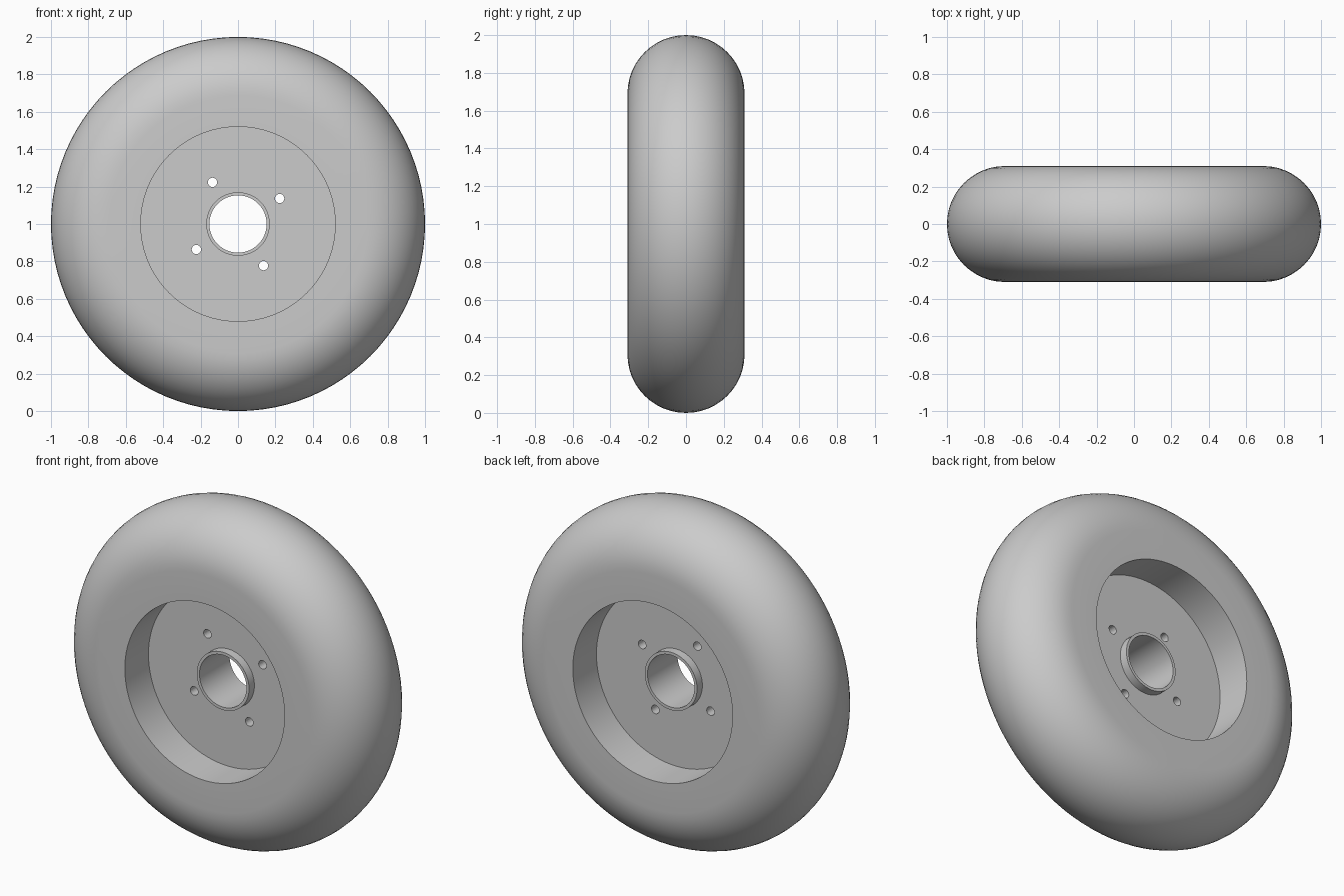
import bpy, bmesh, math

if "Cube" in bpy.data.objects:
    bpy.data.objects.remove(bpy.data.objects["Cube"])

CENTER_Z = 1.0

grey = bpy.data.materials.new("mid_grey")
grey.diffuse_color = (0.6, 0.6, 0.6, 1)
grey.use_nodes = True
grey.node_tree.nodes["Principled BSDF"].inputs["Base Color"].default_value = grey.diffuse_color


def lathe(name, profile, segments):
    """Spin a closed (radius, y) profile about the wheel axle."""
    bm = bmesh.new()
    rings = []
    for i in range(segments):
        a = 2 * math.pi * i / segments
        rings.append([bm.verts.new((r * math.cos(a), y, r * math.sin(a)))
                      for r, y in profile])
    n = len(profile)
    for i in range(segments):
        a, b = rings[i], rings[(i + 1) % segments]
        for j in range(n):
            k = (j + 1) % n
            bm.faces.new((a[j], a[k], b[k], b[j]))
    bmesh.ops.recalc_face_normals(bm, faces=bm.faces)
    mesh = bpy.data.meshes.new(name)
    bm.to_mesh(mesh)
    bm.free()
    obj = bpy.data.objects.new(name, mesh)
    obj.location.z = CENTER_Z
    bpy.context.collection.objects.link(obj)
    mesh.materials.append(grey)
    mesh.shade_smooth()
    mesh.set_sharp_from_angle(angle=math.radians(30))
    return obj


def tube(name, r_in, r_out, half_width, segments):
    w = half_width
    return lathe(name, [(r_in, -w), (r_out, -w), (r_out, w), (r_in, w)], segments)


# Tyre: flat sidewalls and a half-round tread
W = 0.31
tread = [(1 - W + W * math.cos(t), W * math.sin(t))
         for t in (math.radians(-90 + 180 * i / 24) for i in range(25))]
lathe("tyre", [(0.543, -W)] + tread + [(0.543, W)], 96)

# Rim barrel lining the tyre opening
tube("rim_barrel", 0.52, 0.543, W, 96)

# Central web plate with four bolt holes
web = tube("web_plate", 0.16, 0.53, 0.09, 96)
for k in range(4):
    a = math.radians(31.5 + 90 * k)
    bpy.ops.mesh.primitive_cylinder_add(
        vertices=24, radius=0.025, depth=0.5,
        location=(0.261 * math.cos(a), 0, CENTER_Z + 0.261 * math.sin(a)),
        rotation=(math.pi / 2, 0, 0))
    cutter = bpy.context.object
    cutter.name = f"bolt_hole_cutter_{k + 1}"
    cutter.data.materials.append(grey)
    cutter.hide_render = True
    cutter.display_type = 'WIRE'
    mod = web.modifiers.new(f"bolt_hole_{k + 1}", 'BOOLEAN')
    mod.operation = 'DIFFERENCE'
    mod.solver = 'EXACT'
    mod.object = cutter

# Hub sleeve around the axle bore
tube("hub_sleeve", 0.153, 0.17, 0.14, 48)
